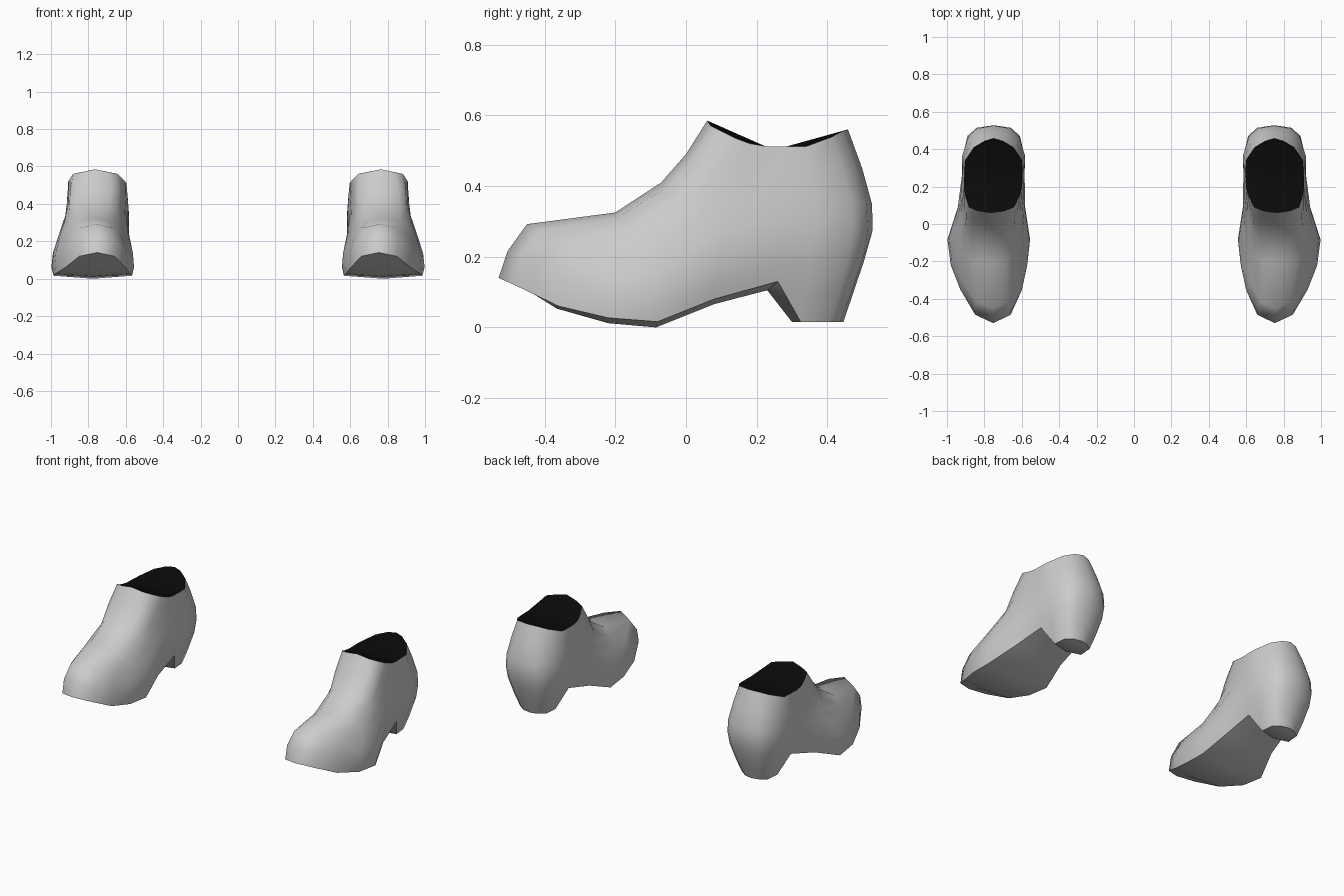
import bpy, bmesh, math

if "Cube" in bpy.data.objects:
    bpy.data.objects.remove(bpy.data.objects["Cube"])

ROWS = 7

# Vertical strips of one boot from toe to heel; each point is (y, z, half width)
# and each strip runs from the sole edge up to the ankle opening.
TOE = [(-.53, .14), (-.505, .215), (-.45, .292), (-.2, .325), (-.07, .41), (0, .49), (.06, .585)]
HEEL = [(.445, .015), (.487, .14), (.528, .275), (.517, .39), (.458, .56)]
SIDES = [
    [(-.485, .12, .095), (-.465, .2, .097), (-.415, .272, .085), (-.2, .307, .09),
     (-.06, .392, .09), (.01, .475, .09), (.07, .57, .07)],
    [(-.36, .06, .16), (-.35, .14, .165), (-.31, .225, .143), (-.17, .275, .14),
     (-.03, .36, .13), (.03, .46, .13), (.09, .56, .12)],
    [(-.22, .027, .2), (-.215, .11, .203), (-.15, .22, .177), (.01, .35, .145), (.14, .535, .14)],
    [(-.08, .016, .21), (-.08, .095, .222), (-.03, .23, .187), (.08, .36, .15), (.18, .52, .152)],
    [(.08, .08, .165), (.09, .19, .18), (.15, .36, .158), (.225, .512, .155)],
    [(.26, .13, .14), (.26, .24, .165), (.27, .38, .165), (.285, .512, .155)],
    [(.325, .015, .095), (.35, .19, .155), (.365, .34, .168), (.34, .512, .152)],
    [(.405, .015, .088), (.458, .2, .135), (.47, .35, .135), (.41, .538, .105)],
    [(.435, .015, .045), (.502, .2, .085), (.51, .35, .087), (.443, .555, .05)],
]
# Lowered middle line of the sole and heel breast (y, z), strips 1 to 7
SOLE_MID = [(-.48, .125), (-.365, .053), (-.22, .012), (-.085, 0), (.08, .066), (.23, .105), (.3, .015)]


def material(name, value):
    m = bpy.data.materials.new(name)
    m.diffuse_color = (value, value, value, 1)
    m.use_nodes = True
    m.node_tree.nodes["Principled BSDF"].inputs["Base Color"].default_value = m.diffuse_color
    return m


def resample(pts, n):
    """Smooth curve through the points, sampled n times."""
    out = []
    for k in range(n):
        u = k * (len(pts) - 1) / (n - 1)
        i = min(int(u), len(pts) - 2)
        t = u - i
        p1, p2 = pts[i], pts[i + 1]
        p0, p3 = pts[max(i - 1, 0)], pts[min(i + 2, len(pts) - 1)]
        out.append([.5 * (2 * b + (c - a) * t + (2 * a - 5 * b + 4 * c - d) * t * t
                          + (3 * b - a - 3 * c + d) * t ** 3)
                    for a, b, c, d in zip(p0, p1, p2, p3)])
    return out


def centre(y):
    """The foot bows outward a little at the ball."""
    return .75 + .028 * math.exp(-((y + .14) / .25) ** 2)


def columns(bm, side):
    """Outer and inner vertex columns, sharing the toe and heel columns."""
    def strip(points, sign):
        return [bm.verts.new((side * (centre(y) + sign * w), y, z)) for y, z, w in points]

    half = [resample(s, ROWS) for s in SIDES]
    toe = strip([(y, z, 0) for y, z in resample(TOE, ROWS)], 1)
    heel = strip([(y, z, 0) for y, z in resample(HEEL, ROWS)], 1)
    return [[toe] + [strip(s, sign) for s in half] + [heel] for sign in (1, -1)]


def finish(bm, name, mat):
    loose = [v for v in bm.verts if not v.link_faces]
    bmesh.ops.delete(bm, geom=loose, context='VERTS')
    mesh = bpy.data.meshes.new(name)
    bm.to_mesh(mesh)
    bm.free()
    mesh.materials.append(mat)
    ob = bpy.data.objects.new(name, mesh)
    bpy.context.collection.objects.link(ob)
    bpy.ops.object.select_all(action='DESELECT')
    ob.select_set(True)
    bpy.context.view_layer.objects.active = ob
    bpy.ops.object.shade_smooth_by_angle(angle=math.radians(58))


def build_boot(side, name, mat):
    bm = bmesh.new()
    outer, inner = columns(bm, side)
    # Upper
    for cols in (outer, inner):
        for a, b in zip(cols, cols[1:]):
            for r in range(ROWS - 1):
                bm.faces.new((a[r], b[r], b[r + 1], a[r + 1]))
    # Sole, heel breast and heel tip, folded along the middle line
    mid = [bm.verts.new((side * centre(y), y, z)) for y, z in SOLE_MID]
    mid = [outer[0][0]] + mid
    mid += [bm.verts.new((side * centre(y), y, .015)) for y in (.405, .425)] + [outer[-1][0]]
    for cols in (outer, inner):
        for i in range(len(cols) - 1):
            ring = [mid[i], mid[i + 1], cols[i + 1][0], cols[i][0]]
            bm.faces.new(list(dict.fromkeys(ring)))
    bmesh.ops.recalc_face_normals(bm, faces=bm.faces)
    finish(bm, name, mat)


def build_opening(side, name, mat):
    """Dark cover across the ankle rim, fanned from its front and back peaks."""
    bm = bmesh.new()
    outer, inner = columns(bm, side)
    o, n = [c[-1] for c in outer], [c[-1] for c in inner]
    for rim in (o, n):
        for i in range(1, 5):
            bm.faces.new((o[0], rim[i], rim[i + 1]))
        for i in range(6, len(rim) - 2):
            bm.faces.new((o[-1], rim[i], rim[i + 1]))
    bm.faces.new((o[0], o[5], n[5]))
    bm.faces.new((o[-1], o[6], n[6]))
    bm.faces.new((o[5], o[6], n[6], n[5]))
    bm.normal_update()
    for f in bm.faces:
        if f.normal.z < 0:
            f.normal_flip()
    finish(bm, name, mat)


leather = material("grey leather", .6)
black = material("black opening", .003)

for side, label in ((1, "right"), (-1, "left")):
    build_boot(side, label + "_boot", leather)
    build_opening(side, label + "_ankle_opening", black)
